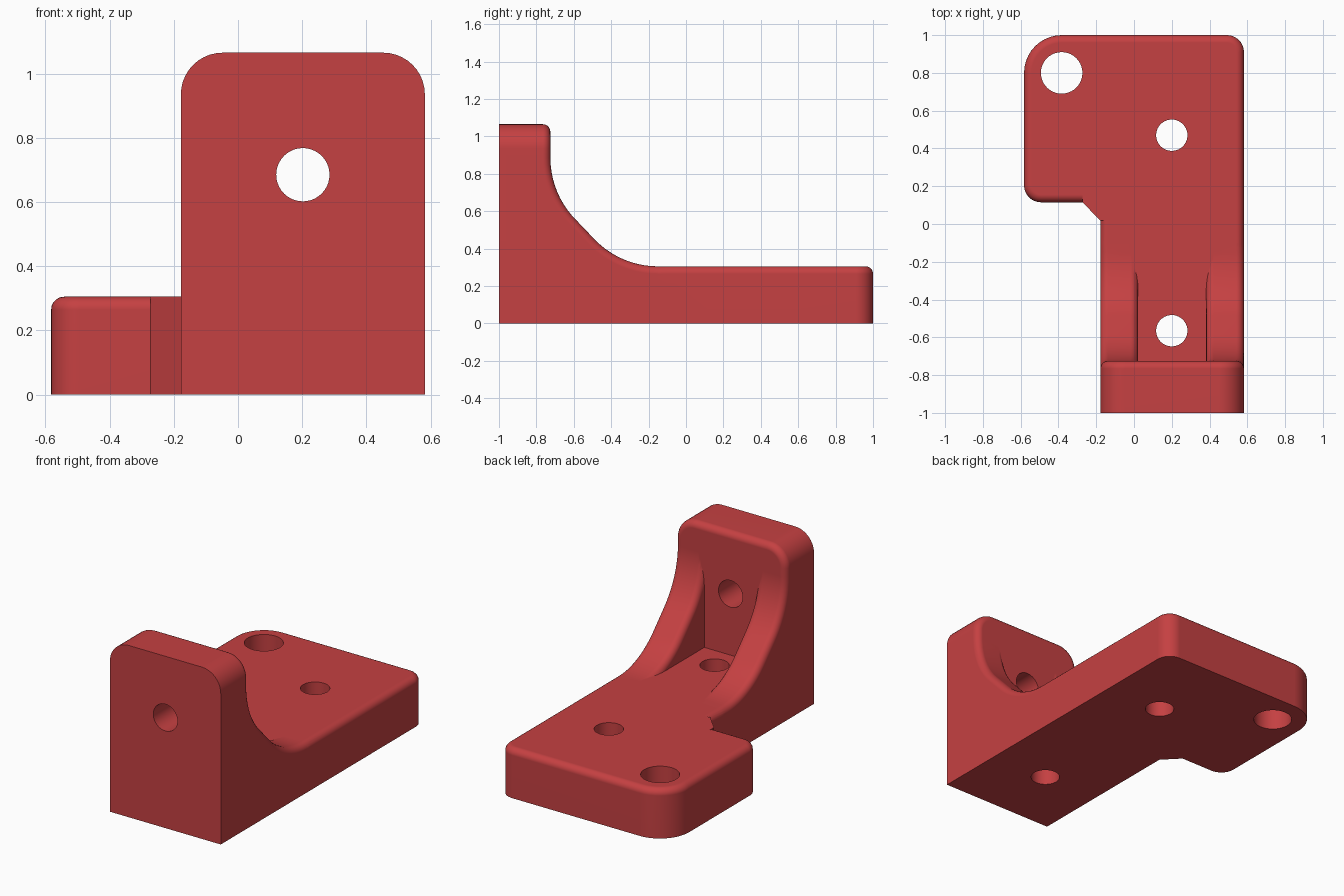
import bpy, bmesh, math
from mathutils import Vector

if "Cube" in bpy.data.objects:
    bpy.data.objects.remove(bpy.data.objects["Cube"])

X0, X1, XS = -0.582, 0.582, -0.178   # pad left, common right side, arm left
H, TOP, WALL = 0.305, 1.065, -0.725  # plate height, upright height, upright rear face
R = 0.04                             # edge rounding

red = bpy.data.materials.new("red")
red.diffuse_color = (0.56, 0.052, 0.054, 1)
red.use_nodes = True
red.node_tree.nodes["Principled BSDF"].inputs["Base Color"].default_value = red.diffuse_color


def arc(cx, cy, r, a0, a1, n=10):
    return [(cx + r * math.cos(math.radians(a0 + (a1 - a0) * i / n)),
             cy + r * math.sin(math.radians(a0 + (a1 - a0) * i / n))) for i in range(n + 1)]


def prism(name, pts, to3d, depth, pick=None):
    """Extrude a profile along depth; round the edges accepted by pick(a, b)."""
    bm = bmesh.new()
    face = bm.faces.new([bm.verts.new(to3d(*p)) for p in pts])
    ext = bmesh.ops.extrude_face_region(bm, geom=[face])
    moved = [g for g in ext["geom"] if isinstance(g, bmesh.types.BMVert)]
    bmesh.ops.translate(bm, vec=Vector(depth), verts=moved)
    bmesh.ops.recalc_face_normals(bm, faces=bm.faces)
    if pick:
        edges = [e for e in bm.edges if pick(e.verts[0].co, e.verts[1].co)]
        bmesh.ops.bevel(bm, geom=edges, offset=R, segments=5, profile=0.5,
                        affect='EDGES', clamp_overlap=False)
    me = bpy.data.meshes.new(name)
    bm.to_mesh(me)
    bm.free()
    me.materials.append(red)
    ob = bpy.data.objects.new(name, me)
    bpy.context.collection.objects.link(ob)
    return ob


def floor_plan(x, y): return (x, y, 0)
def at_front(x, z): return (x, -1, z)
def both(a, b, test): return test(a) and test(b)


# wide rear pad with rounded corners and a rounded top rim
pad_pts = (arc(X1 - 0.09, 1 - 0.09, 0.09, 0, 90) + arc(X0 + 0.2, 0.8, 0.2, 90, 180)
           + arc(X0 + 0.09, 0.115 + 0.09, 0.09, 180, 270) + [(X1, 0.115)])
pad = prism("mounting_bracket", pad_pts, floor_plan, (0, 0, H),
            lambda a, b: both(a, b, lambda v: v.z > H - 1e-4))

# narrow arm under the upright, rounded along its long top edges
arm = prism("arm", [(XS, -1), (X1, -1), (X1, 0.6), (XS, 0.6)], floor_plan, (0, 0, H),
            lambda a, b: both(a, b, lambda v: v.z > H - 1e-4) and abs(a.x - b.x) < 1e-4)

# chamfered inside corner between arm and pad
gusset = prism("corner_gusset", [(-0.273, 0.115), (XS, 0.018), (-0.05, 0.018),
                                 (-0.05, 0.3), (-0.273, 0.3)], floor_plan, (0, 0, H))

# upright wall with two rounded top corners
wall_pts = ([(XS, 0), (X1, 0)] + arc(X1 - 0.13, TOP - 0.13, 0.13, 0, 90)
            + arc(XS + 0.13, TOP - 0.13, 0.13, 90, 180))
wall = prism("upright", wall_pts, at_front, (0, WALL + 1, 0),
             lambda a, b: both(a, b, lambda v: v.y > WALL - 1e-4) and max(a.z, b.z) > 0.01)

# two side ribs: arc, short 45 degree run, arc
C = 0.47
curve = (arc(WALL + C, 0.885, C, 180, 225) + arc(-0.15, H + C, C, 225, 270))
rib_pts = [(-0.95, 0), (-0.95, 0.885)] + curve + [(-0.1, H), (-0.1, 0)]


def on_curve(v): return v.y > WALL - 1e-4 and v.z > H - 1e-4


ribs = [prism("rib", rib_pts, lambda y, z, x=x: (x, y, z), (0.2, 0, 0),
              lambda a, b: both(a, b, on_curve) and abs(a.x - b.x) < 1e-4)
        for x in (XS, X1 - 0.2)]


def combine(target, other, op):
    m = target.modifiers.new(other.name, 'BOOLEAN')
    m.operation, m.solver, m.object = op, 'EXACT', other
    bpy.context.view_layer.objects.active = target
    bpy.ops.object.modifier_apply(modifier=m.name)
    bpy.data.objects.remove(other)


for part in [arm, gusset, wall] + ribs:
    combine(pad, part, 'UNION')

# screw holes through the plate and one through the upright
for x, y, r in [(0.2, -0.565, 0.083), (0.2, 0.47, 0.083), (-0.383, 0.8, 0.11)]:
    hole = prism("hole", arc(x, y, r, 0, 360, 40)[:-1], lambda u, v: (u, v, -0.1), (0, 0, 0.6))
    combine(pad, hole, 'DIFFERENCE')
hole = prism("hole", arc(0.202, 0.685, 0.083, 0, 360, 40)[:-1],
             lambda u, v: (u, -1.1, v), (0, 0.5, 0))
combine(pad, hole, 'DIFFERENCE')

# smooth roundings, crisp edges
bpy.ops.object.select_all(action='DESELECT')
pad.select_set(True)
bpy.context.view_layer.objects.active = pad
bpy.ops.object.shade_smooth_by_angle(angle=math.radians(30))
wn = pad.modifiers.new("even_shading", 'WEIGHTED_NORMAL')
wn.keep_sharp = True
